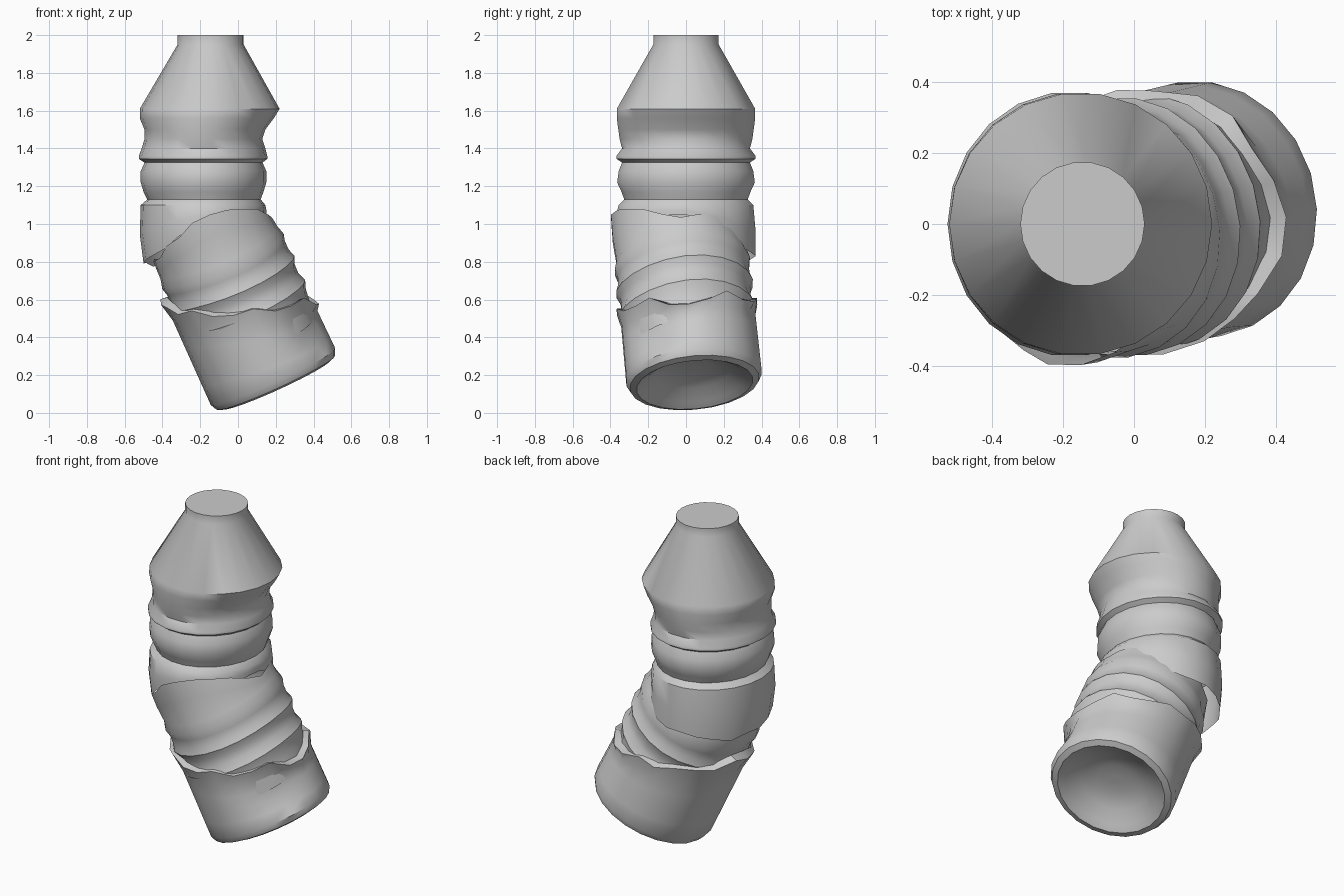
import bpy, bmesh, math, random
from mathutils import Vector

if "Cube" in bpy.data.objects:
    bpy.data.objects.remove(bpy.data.objects["Cube"])

random.seed(4)
N = 22


def at(keys, a):
    """Interpolate (degrees, value) keys around the full circle."""
    d = math.degrees(a) % 360
    keys = keys + [(keys[0][0] + 360, keys[0][1])]
    for (d0, v0), (d1, v1) in zip(keys, keys[1:]):
        if d0 <= d <= d1:
            return v0 + (v1 - v0) * (d - d0) / (d1 - d0)
    return keys[0][1]


def skin(name, rings, cap_first=False, angle=38):
    bm = bmesh.new()
    rows = [[bm.verts.new(p) for p in ring] for ring in rings]
    for r0, r1 in zip(rows, rows[1:]):
        for i in range(N):
            j = (i + 1) % N
            bm.faces.new((r0[i], r0[j], r1[j], r1[i]))
    if cap_first:
        bm.faces.new(rows[0])
    bmesh.ops.recalc_face_normals(bm, faces=bm.faces)
    me = bpy.data.meshes.new(name)
    bm.to_mesh(me)
    bm.free()
    ob = bpy.data.objects.new(name, me)
    bpy.context.collection.objects.link(ob)
    bpy.ops.object.select_all(action='DESELECT')
    ob.select_set(True)
    bpy.context.view_layer.objects.active = ob
    bpy.ops.object.shade_smooth_by_angle(angle=math.radians(angle))
    return ob


angles = [2 * math.pi * i / N for i in range(N)]
jag = lambda s: [random.uniform(-s, s) for _ in range(N)]

# Upper body: upright neck, shoulder and squeezed ribs, (z, left x, right x, half depth)
profile = [(2.0, -.32, .03, .175), (1.95, -.32, .03, .175), (1.61, -.52, .22, .37),
           (1.56, -.52, .19, .37), (1.50, -.495, .145, .362), (1.45, -.495, .128, .355),
           (1.40, -.51, .145, .342), (1.36, -.525, .155, .372), (1.345, -.525, .155, .372),
           (1.325, -.495, .13, .342), (1.28, -.515, .15, .36), (1.22, -.515, .15, .368),
           (1.17, -.50, .135, .345), (1.13, -.48, .12, .33), (1.10, -.515, .145, .36)]


def oval(z, x0, x1, ry):
    return [Vector(((x0 + x1) / 2 + (x1 - x0) / 2 * math.cos(a), ry * math.sin(a),
                    z[i] if isinstance(z, list) else z)) for i, a in enumerate(angles)]


rim = [(0, 1.06), (25, 1.0), (50, .90), (90, .82), (135, .78), (180, .80),
       (225, .87), (265, .97), (300, 1.05), (330, 1.03)]
j = jag(.02)
rings = [oval(*p) for p in profile]
for f in (.5, 1):
    z = [1.10 + f * (at(rim, a) - 1.10 + j[i]) for i, a in enumerate(angles)]
    rings.append(oval(z, -.52 + .02 * (f == 1), .15, .372))
skin("upper_body", rings, cap_first=True)

# Tilted frame shared by the middle and lower bodies
origin = Vector((.2, .045, .16))
u = Vector((-.415, -.09, .907)).normalized()
p = Vector((.91, 0, .415)).normalized()
q = u.cross(p)


def tilted(t_fn, r_fn):
    return [origin + u * t_fn(i, a) + (p * math.cos(a) + q * math.sin(a)) * r_fn(i, a)
            for i, a in enumerate(angles)]


# Middle body: slanted ribs with a torn top
ribs = [(.22, .335), (.33, .345), (.38, .352), (.42, .368), (.47, .35), (.52, .352), (.56, .370),
        (.60, .356), (.65, .355), (.69, .366), (.74, .352)]
size = [(0, 1.0), (90, .98), (180, .93), (225, .97), (270, 1.0)]
rings = [tilted(lambda i, a: t + .015 * math.sin(2 * a + 1),
                lambda i, a: r * at(size, a)) for t, r in ribs]
tear = [(0, .80), (30, .82), (60, .85), (180, .84), (225, .90), (265, .98), (300, .97), (335, .87)]
j = jag(.02)
for f in (.5, 1):
    rings.append(tilted(lambda i, a: .76 + f * (at(tear, a) - .76 + j[i]),
                        lambda i, a: (.352 - .01 * f) * at(size, a)
                        + .012 * max(0, -math.sin(a)) + j[i] * .3 * f))
skin("middle_body", rings)

# Lower body: recessed base, dented wall and jagged top edge
base = [(.085, .02), (.085, .10), (.06, .20), (.01, .27), (-.012, .31), (0, .345), (.035, .362)]
rings = [tilted(lambda i, a: t, lambda i, a: r) for t, r in base]
edge = [(0, .31), (40, .36), (90, .44), (135, .55), (180, .65), (225, .56), (270, .44), (315, .35)]
j = jag(.035)


def wall(i, a, f):
    d = (math.degrees(a) - 325) / 24
    dent = .04 * math.exp(-d * d) * math.sin(math.pi * f)
    return .362 - .004 * f - dent + (f == 1) * (.012 + abs(j[i]) * .5)


for f in (.2, .4, .6, .8, 1):
    rings.append(tilted(lambda i, a: .035 + f * (at(edge, a) - .035) + j[i] * (f == 1),
                        lambda i, a: wall(i, a, f)))
# Curled inner lip
rings.append(tilted(lambda i, a: at(edge, a) + j[i] * .5 + .012, lambda i, a: .335))
skin("lower_body", rings, cap_first=True)
